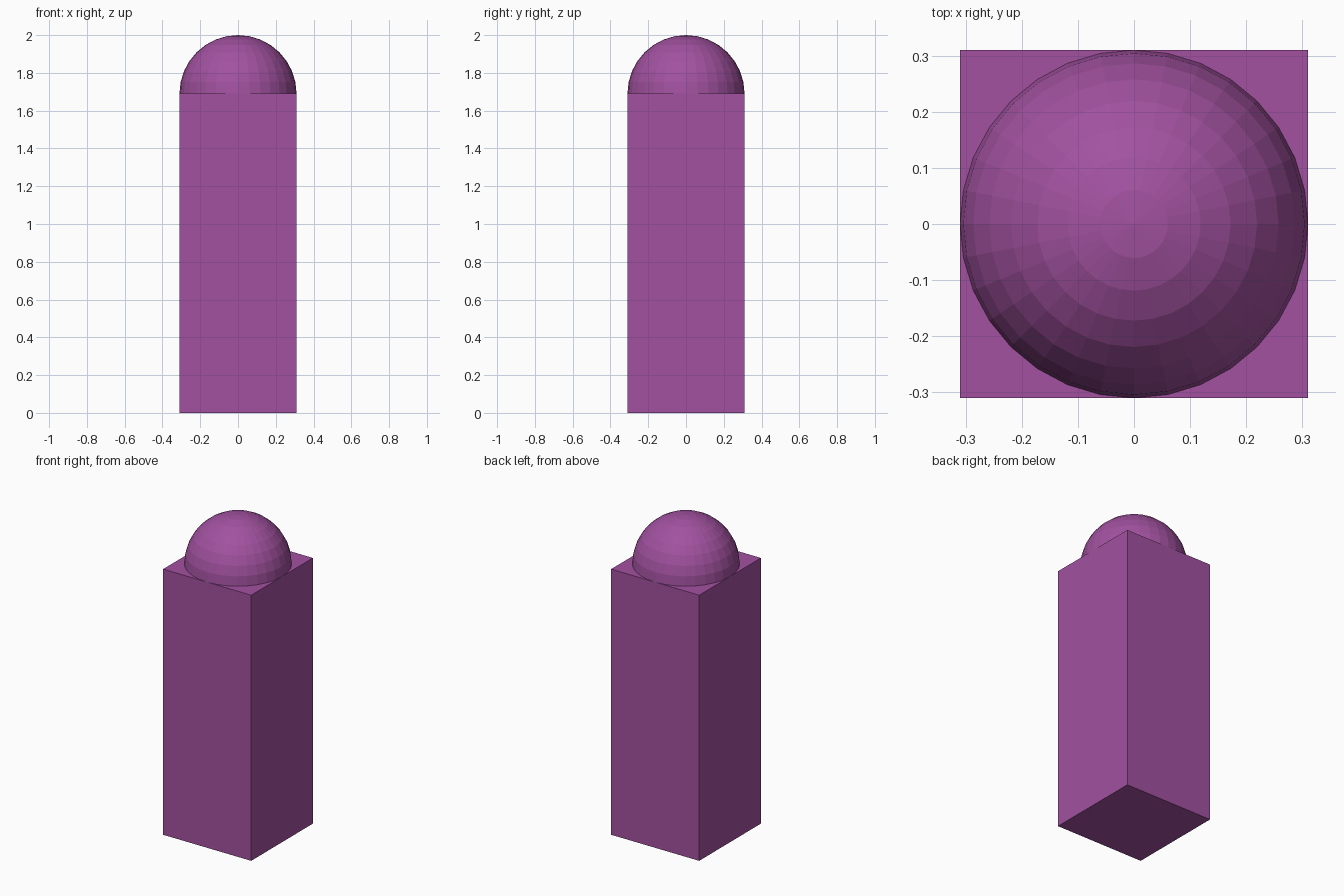
import bpy
import bmesh
from mathutils import Matrix

if "Cube" in bpy.data.objects:
    bpy.data.objects.remove(bpy.data.objects["Cube"])

R = 0.31          # half width of the post and dome radius
TOP = 2.0 - R     # height of the square post

purple = bpy.data.materials.new("purple")
purple.diffuse_color = (0.36, 0.083, 0.35, 1.0)
purple.use_nodes = True
purple.node_tree.nodes["Principled BSDF"].inputs["Base Color"].default_value = purple.diffuse_color


def add_part(name, bm):
    mesh = bpy.data.meshes.new(name)
    bm.to_mesh(mesh)
    bm.free()
    mesh.materials.append(purple)
    obj = bpy.data.objects.new(name, mesh)
    bpy.context.collection.objects.link(obj)
    return obj


# square post
bm = bmesh.new()
bmesh.ops.create_cube(bm, size=1.0, matrix=Matrix.Translation((0, 0, TOP / 2))
                      @ Matrix.Diagonal((2 * R, 2 * R, TOP, 1)))
add_part("post", bm)

# faceted dome: upper half of a sphere, resting on the post
bm = bmesh.new()
bmesh.ops.create_uvsphere(bm, u_segments=32, v_segments=16, radius=R)
lower = [v for v in bm.verts if v.co.z < -0.001]
bmesh.ops.delete(bm, geom=lower, context='VERTS')
dome = add_part("dome", bm)
dome.location.z = TOP
